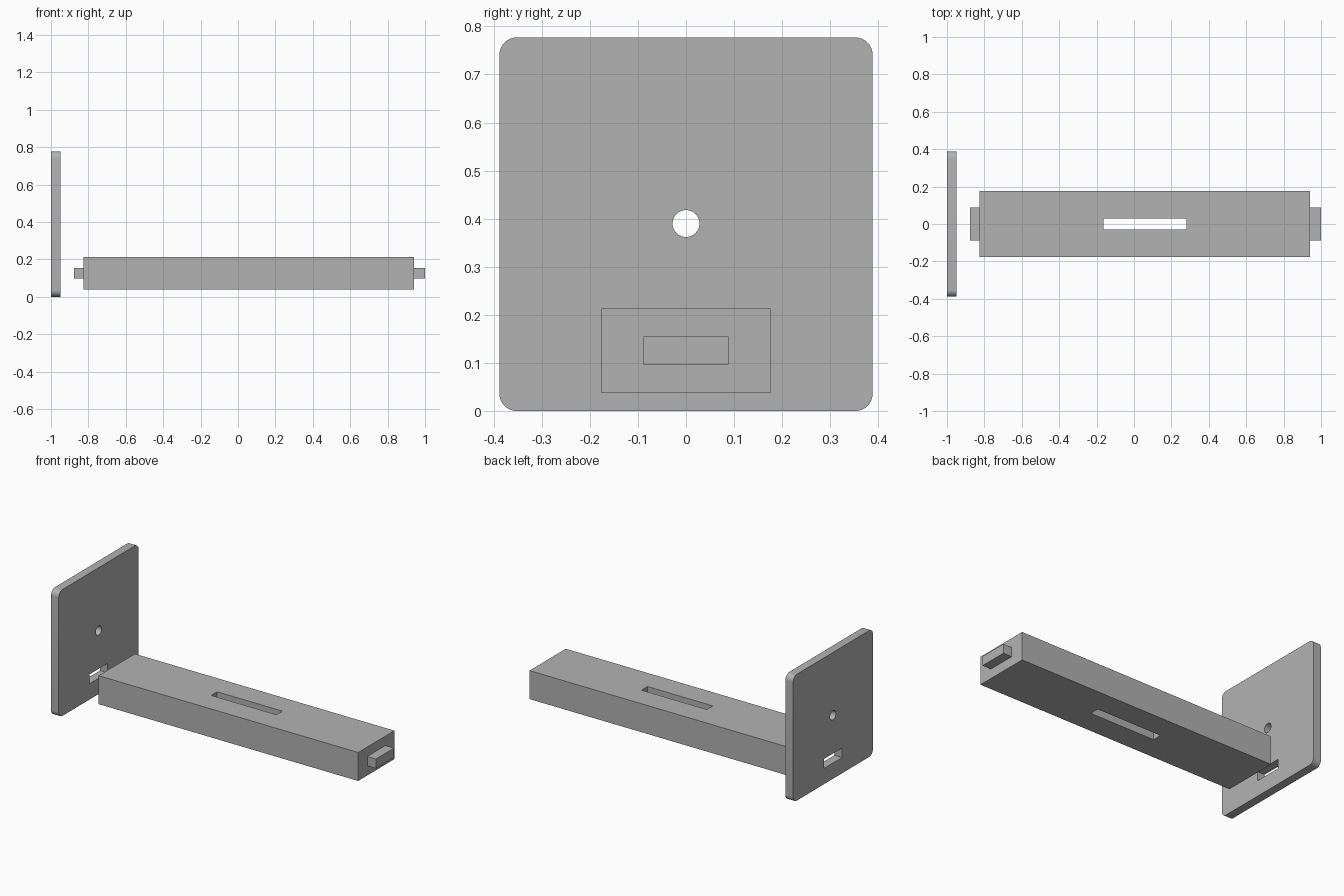
import bpy, bmesh, math
from mathutils import Matrix

default_cube = bpy.data.objects.get("Cube")
if default_cube:
    bpy.data.objects.remove(default_cube, do_unlink=True)

GREY = (0.448, 0.448, 0.448, 1)
grey = bpy.data.materials.new("plain grey")
grey.use_nodes = True
grey.diffuse_color = GREY
grey.node_tree.nodes["Principled BSDF"].inputs["Base Color"].default_value = GREY


def add_object(name, bm):
    mesh = bpy.data.meshes.new(name)
    bm.to_mesh(mesh)
    bm.free()
    mesh.materials.append(grey)
    obj = bpy.data.objects.new(name, mesh)
    bpy.context.collection.objects.link(obj)
    return obj


def box(name, x, y, z, corner=0):
    """Box from (min, max) ranges; corner rounds the edges running along x."""
    bm = bmesh.new()
    size = [b - a for a, b in (x, y, z)]
    centre = [(a + b) / 2 for a, b in (x, y, z)]
    bmesh.ops.create_cube(bm, size=1, matrix=Matrix.Translation(centre) @ Matrix.Diagonal((*size, 1)))
    if corner:
        edges = [e for e in bm.edges if abs(e.verts[0].co.x - e.verts[1].co.x) > 1e-4]
        bmesh.ops.bevel(bm, geom=edges, offset=corner, segments=8, profile=0.5, affect='EDGES')
    return add_object(name, bm)


def x_cylinder(name, centre, radius, length):
    bm = bmesh.new()
    bmesh.ops.create_cone(bm, cap_ends=True, segments=48, radius1=radius, radius2=radius, depth=length,
                          matrix=Matrix.Translation(centre) @ Matrix.Rotation(math.pi / 2, 4, 'Y'))
    return add_object(name, bm)


def combine(target, tool, operation):
    """Apply a boolean and discard the tool."""
    mod = target.modifiers.new(operation.lower(), 'BOOLEAN')
    mod.operation, mod.solver, mod.object = operation, 'EXACT', tool
    bpy.ops.object.select_all(action='DESELECT')
    bpy.context.view_layer.objects.active = target
    target.select_set(True)
    bpy.ops.object.modifier_apply(modifier=mod.name)
    bpy.data.objects.remove(tool, do_unlink=True)


# Shared tenon and mortise section
JOINT_Y, JOINT_Z = (-0.088, 0.088), (0.097, 0.155)

# End plate with rounded corners, round hole and mortise
plate = box("end_plate", (-1, -0.948), (-0.388, 0.388), (0, 0.777), corner=0.036)
combine(plate, x_cylinder("hole_cutter", (-0.974, 0, 0.39), 0.028, 0.2), 'DIFFERENCE')
combine(plate, box("mortise_cutter", (-1.1, -0.9), JOINT_Y, JOINT_Z), 'DIFFERENCE')

# Beam with a tenon at each end and a slot through its height
beam = box("beam", (-0.825, 0.941), (-0.176, 0.176), (0.038, 0.213))
combine(beam, box("tenons", (-0.877, 1), JOINT_Y, JOINT_Z), 'UNION')
combine(beam, box("slot_cutter", (-0.162, 0.282), (-0.029, 0.029), (-0.1, 0.4)), 'DIFFERENCE')

# Smooth the curved walls, keep the corners crisp
bpy.ops.object.select_all(action='DESELECT')
for part in (plate, beam):
    part.select_set(True)
bpy.context.view_layer.objects.active = plate
bpy.ops.object.shade_smooth_by_angle(angle=math.radians(30))
